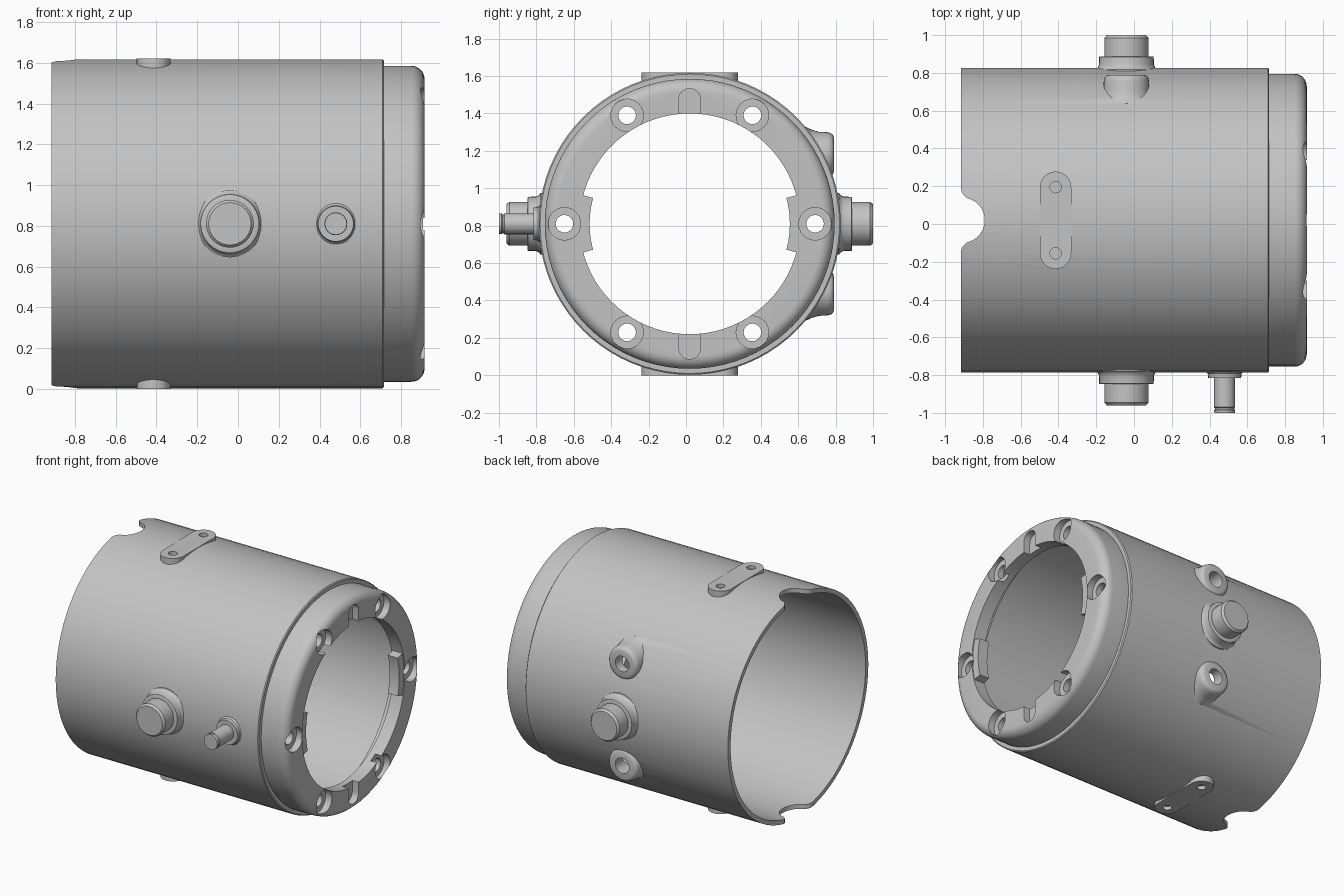
import bpy, bmesh, math
from math import cos, sin, pi, radians
from mathutils import Vector

if "Cube" in bpy.data.objects:
    bpy.data.objects.remove(bpy.data.objects["Cube"])

CENTRE = Vector((0, 0.02, 0.81))      # the tube axis runs along x through here
GREY = bpy.data.materials.new("cast_grey")
GREY.diffuse_color = (0.55, 0.55, 0.55, 1)
GREY.use_nodes = True
GREY.node_tree.nodes["Principled BSDF"].inputs["Base Color"].default_value = GREY.diffuse_color

# local (u, v, a) -> world, with a running along the named axis
MAPS = {"X": lambda u, v, a: (a, u, v),
        "Y": lambda u, v, a: (v, a, u),
        "Z": lambda u, v, a: (u, v, a)}


def loft(name, rings, axis):
    """Closed solid through rings of equal point count."""
    bm = bmesh.new()
    rows = [[bm.verts.new(CENTRE + Vector(MAPS[axis](*p))) for p in ring] for ring in rings]
    n = len(rows[0])
    for r0, r1 in zip(rows, rows[1:]):
        for i in range(n):
            j = (i + 1) % n
            bm.faces.new((r0[i], r0[j], r1[j], r1[i]))
    bm.faces.new(rows[0])
    bm.faces.new(rows[-1])
    bmesh.ops.recalc_face_normals(bm, faces=bm.faces)
    mesh = bpy.data.meshes.new(name)
    bm.to_mesh(mesh)
    bm.free()
    ob = bpy.data.objects.new(name, mesh)
    bpy.context.collection.objects.link(ob)
    mesh.materials.append(GREY)
    return ob


def lathe(name, profile, axis, at=(0, 0), seg=32):
    """Turn (radius, along) pairs about an axis."""
    return loft(name, [[(at[0] + r * cos(2 * pi * i / seg), at[1] + r * sin(2 * pi * i / seg), a)
                        for i in range(seg)] for r, a in profile], axis)


def prism(name, outline, a0, a1, axis):
    return loft(name, [[(u, v, a) for u, v in outline] for a in (a0, a1)], axis)


def arc(cu, cv, r, d0, d1, n=12):
    return [(cu + r * cos(radians(d0 + (d1 - d0) * i / n)),
             cv + r * sin(radians(d0 + (d1 - d0) * i / n))) for i in range(n + 1)]


def combine(target, tool, op):
    tool.hide_render = True
    mod = target.modifiers.new("bool", "BOOLEAN")
    mod.operation, mod.solver, mod.object = op, "EXACT", tool
    bpy.context.view_layer.objects.active = target
    bpy.ops.object.modifier_apply(modifier=mod.name)
    bpy.data.objects.remove(tool, do_unlink=True)


def add(tool):
    combine(housing, tool, "UNION")


def cut(tool):
    combine(housing, tool, "DIFFERENCE")


# housing: tube with a stepped, rounded end cap
cap_round = [(r, a) for r, a in arc(0.71, 0.85, 0.065, 0, 90, 8)]
housing = lathe("housing", [(0.807, -0.915), (0.807, 0.709), (0.80, 0.715), (0.775, 0.715)]
                + cap_round, "X", seg=80)

# flat mounting pads on top and bottom
for s in (1, -1):
    outline = arc(-0.415, 0.175, 0.083, 0, 180) + arc(-0.415, -0.175, 0.083, 180, 360)
    add(prism("pad", outline, s * 0.70, s * 0.81, "Z"))

# rear ports above and below the rear trunnion
PORTS = [(0.37, -0.04), (-0.37, -0.04)]
for at in PORTS:
    add(lathe("port", [(0.148, 0.45), (0.148, 0.62), (0.132, 0.655), (0.122, 0.69), (0.12, 0.735),
                       (0.115, 0.755), (0.105, 0.766), (0.092, 0.77)], "Y", at))

# bore, narrowing at the end plate
cut(lathe("bore", [(0.775, -1.1), (0.775, 0.69), (0.735, 0.71), (0.735, 0.82),
                   (0.59, 0.82), (0.59, 1.1)], "X", seg=80))

# inner tabs on both sides of the end plate
for mid in (0, 180):
    outline = arc(0, 0, 0.535, mid - 15, mid + 15) + arc(0, 0, 0.64, mid + 15, mid - 15)
    add(prism("tab", outline, 0.83, 0.908, "X"))

# six counterbored screw holes
for k in range(6):
    at = (0.67 * cos(k * pi / 3), 0.67 * sin(k * pi / 3))
    cut(lathe("screw_hole", [(0.047, 0.7), (0.047, 0.865), (0.087, 0.865), (0.087, 1.1)],
              "X", at, 24))

# round-ended slots at the top and bottom of the end plate
for s in (1, -1):
    outline = [(-0.058, s * 0.54), (0.058, s * 0.54)] + [(u, s * v) for u, v in arc(0, 0.665, 0.058, 0, 180)]
    cut(prism("slot", outline, 0.865, 1.1, "X"))

# port holes and blind pad holes
for at in PORTS:
    cut(lathe("port_hole", [(0.056, 0.3), (0.056, 1.1)], "Y", at, 24))
for s in (1, -1):
    for v in (0.175, -0.175):
        cut(lathe("pad_hole", [(0.03, s * 0.785), (0.03, s * 0.9)], "Z", (-0.415, v), 20))

# half-round notches at the open end, top and bottom
lip = [(-1.1, 0.16), (-0.916, 0.16), (-0.908, 0.142), (-0.895, 0.127)]
notch = [(u, -v) for u, v in lip] + arc(-0.91, 0, 0.12, -78, 78, 16) + lip[::-1]
cut(prism("notch", notch, -1.0, 1.0, "Z"))

# trunnions front and back
parts = [housing]
for name, s in (("front_trunnion", -1), ("rear_trunnion", 1)):
    prof = [(0.165, 0.782), (0.165, 0.798), (0.152, 0.808), (0.146, 0.822), (0.144, 0.865),
            (0.138, 0.868), (0.117, 0.868), (0.117, 0.965), (0.104, 0.98)]
    parts.append(lathe(name, [(r, s * a) for r, a in prof], "Y", (0, -0.04), 32))

# small stop pin on the front
prof = [(0.1, 0.785), (0.1, 0.802), (0.09, 0.812), (0.087, 0.835), (0.056, 0.835), (0.056, 0.99),
        (0.051, 0.994), (0.051, 1.002), (0.056, 1.006), (0.054, 1.02)]
parts.append(lathe("stop_pin", [(r, -a) for r, a in prof], "Y", (0, 0.48), 24))

# smooth shading with crisp edges
for ob in parts:
    bpy.ops.object.select_all(action="DESELECT")
    ob.select_set(True)
    bpy.context.view_layer.objects.active = ob
    bpy.ops.object.shade_smooth_by_angle(angle=radians(32))
